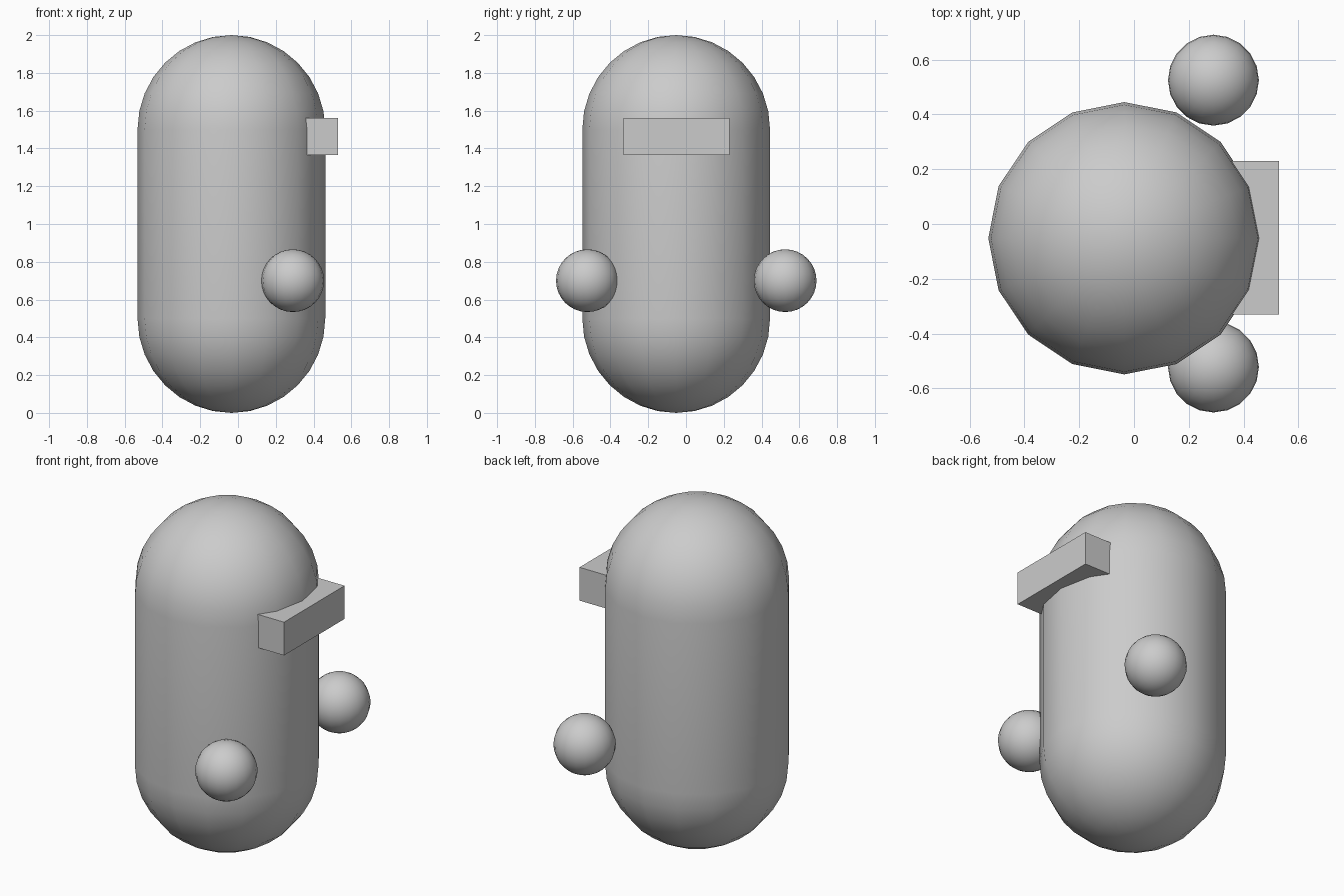
import bpy, bmesh, math

if "Cube" in bpy.data.objects:
    bpy.data.objects.remove(bpy.data.objects["Cube"])

grey = bpy.data.materials.new("light grey")
grey.diffuse_color = (0.6, 0.6, 0.6, 1)
grey.use_nodes = True
grey.node_tree.nodes["Principled BSDF"].inputs["Base Color"].default_value = grey.diffuse_color


def finish(obj, name, angle=None):
    obj.name = name
    obj.data.materials.append(grey)
    if angle:
        bpy.ops.object.select_all(action='DESELECT')
        obj.select_set(True)
        bpy.context.view_layer.objects.active = obj
        bpy.ops.object.shade_smooth_by_angle(angle=math.radians(angle))
    return obj


# Capsule body: sphere split at the equator and stretched into a straight tube
R, CX, CY = 0.497, -0.035, -0.052
bpy.ops.mesh.primitive_uv_sphere_add(segments=16, ring_count=16, radius=1)
body = bpy.context.object
bm = bmesh.new()
bm.from_mesh(body.data)
equator = [e for e in bm.edges if all(abs(v.co.z) < 1e-4 for v in e.verts)]
bmesh.ops.bevel(bm, geom=equator, offset=0.001, segments=1, affect='EDGES')
for v in bm.verts:
    side = 1 if v.co.z > 0 else -1
    v.co.x *= R
    v.co.y *= R
    v.co.z = v.co.z * 0.5 + side * 0.5
bm.to_mesh(body.data)
bm.free()
body.location = (CX, CY, 1.0)
finish(body, "body", 40)

# Visor block set into the body, facing +x
bpy.ops.mesh.primitive_cube_add(size=1, location=(0.365, -0.05, 1.4625))
visor = bpy.context.object
visor.scale = (0.33, 0.56, 0.195)
finish(visor, "visor")

# Round hands floating on both sides
for name, y in (("front_hand", -0.522), ("back_hand", 0.525)):
    bpy.ops.mesh.primitive_uv_sphere_add(segments=20, ring_count=16, radius=0.166,
                                         location=(0.29, y, 0.70))
    finish(bpy.context.object, name, 40)
